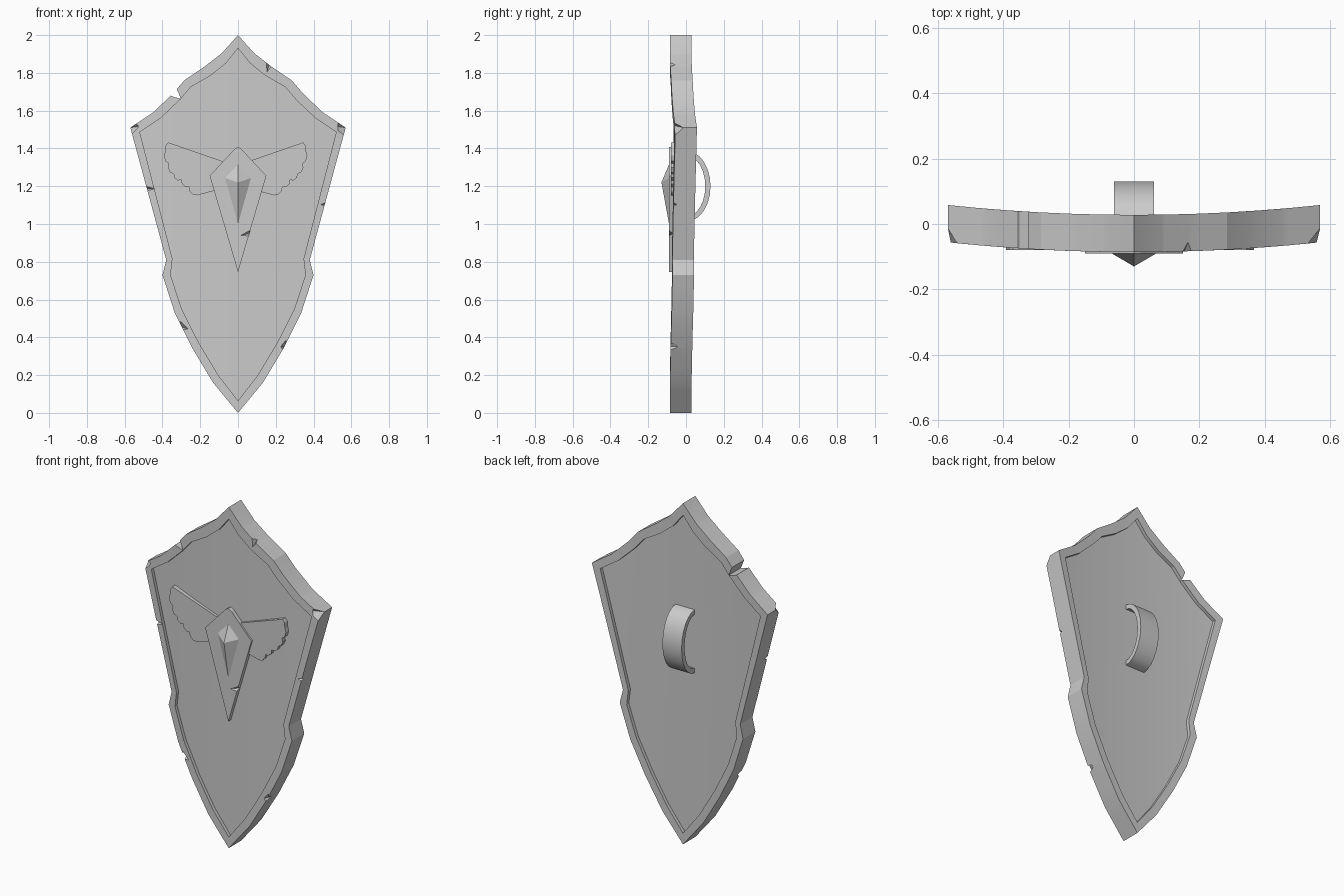
import bpy, bmesh, math
from mathutils import Vector

if "Cube" in bpy.data.objects:
    bpy.data.objects.remove(bpy.data.objects["Cube"])

grey = bpy.data.materials.new("worn grey metal")
grey.use_nodes = True
grey.diffuse_color = (0.6, 0.6, 0.6, 1)
grey.node_tree.nodes["Principled BSDF"].inputs["Base Color"].default_value = (0.6, 0.6, 0.6, 1)

FRONT, BACK, RECESS = -0.086, 0.028, 0.02


def bend(x):
    return 0.03 * (x / 0.57) ** 2


def finish(name, bm, angle):
    bmesh.ops.recalc_face_normals(bm, faces=bm.faces)
    mesh = bpy.data.meshes.new(name)
    bm.to_mesh(mesh)
    bm.free()
    mesh.materials.append(grey)
    obj = bpy.data.objects.new(name, mesh)
    bpy.context.collection.objects.link(obj)
    shade(obj, angle)
    return obj


def shade(obj, angle):
    bpy.ops.object.select_all(action="DESELECT")
    obj.select_set(True)
    bpy.context.view_layer.objects.active = obj
    bpy.ops.object.shade_smooth_by_angle(angle=math.radians(angle))


def add_prism(bm, points, axis, low, high):
    """Extrude a 2D outline along x or y."""
    def place(p, d):
        return (p[0], d, p[1]) if axis == "y" else (d, p[0], p[1])
    rings = [[bm.verts.new(place(p, d)) for p in points] for d in (low, high)]
    for ring in rings:
        bm.faces.new(ring)
    bridge(bm, *rings)


def bridge(bm, a, b):
    for i in range(len(a)):
        j = (i + 1) % len(a)
        bm.faces.new((a[i], a[j], b[j], b[i]))


def mirrored(half):
    return half + [(-x, z) for x, z in half[-2:0:-1]]


def add_chip(bm, x, z, inward, depth, width, back, front):
    """Tetrahedral nick whose point lies inward of the edge."""
    d = Vector((inward[0], 0, inward[1])).normalized()
    t = Vector((-d.z, 0, d.x))
    edge = Vector((x, front - 0.004, z))
    out = edge - d * depth * 0.3
    corners = [edge + d * depth, out + t * width, out - t * width,
               out + Vector((0, back, 0))]
    v = [bm.verts.new(c) for c in corners]
    for tri in ((0, 1, 2), (0, 1, 3), (0, 2, 3), (1, 2, 3)):
        bm.faces.new([v[i] for i in tri])


def cut(obj, bm, angle):
    cutter = finish("chip_cutter", bm, 1)
    cutter.hide_render = True
    mod = obj.modifiers.new("chips", "BOOLEAN")
    mod.operation = "DIFFERENCE"
    mod.solver = "EXACT"
    mod.object = cutter
    bpy.ops.object.select_all(action="DESELECT")
    bpy.context.view_layer.objects.active = obj
    obj.select_set(True)
    bpy.ops.object.modifier_apply(modifier=mod.name)
    bpy.data.objects.remove(cutter)
    shade(obj, angle)


# Shield body: raised rim around a recessed panel on both sides
outer = mirrored([(0, 2), (.085, 1.905), (.175, 1.835), (.285, 1.76), (.345, 1.69),
                  (.45, 1.59), (.57, 1.51), (.38, .81), (.4, .73), (.335, .53),
                  (.243, .345), (.132, .16), (0, 0)])
inner = mirrored([(0, 1.93), (.065, 1.85), (.145, 1.785), (.25, 1.725), (.31, 1.655),
                  (.41, 1.56), (.52, 1.487), (.347, .815), (.357, .73), (.298, .55),
                  (.207, .37), (.105, .2), (0, .065)])
bm = bmesh.new()
loops = [[bm.verts.new((x, y, z)) for x, z in pts] for pts, y in (
    (inner, FRONT + RECESS), (inner, FRONT), (outer, FRONT),
    (outer, BACK), (inner, BACK), (inner, BACK - RECESS))]
for a, b in zip(loops, loops[1:]):
    bridge(bm, a, b)
bm.faces.new(loops[0])
bm.faces.new(loops[-1])
# Slice into vertical strips, then curve the shield backwards at the sides
for i in range(-5, 6):
    bmesh.ops.bisect_plane(bm, geom=bm.verts[:] + bm.edges[:] + bm.faces[:],
                           plane_co=(i * 0.095, 0, 0), plane_no=(1, 0, 0), dist=1e-5)
for v in bm.verts:
    v.co.y += bend(v.co.x)
bmesh.ops.triangulate(bm, faces=[f for f in bm.faces if len(f.verts) > 3])
shield = finish("shield_body", bm, 12)

# Battle damage on the rim
bm = bmesh.new()
add_prism(bm, [(-.318, 1.7), (-.302, 1.662), (-.35, 1.676), (-.42, 1.72), (-.36, 1.79)],
          "y", -0.2, 0.2)
for x, z, inward, depth, width, back in (
        (.165, 1.842, (-.3, -1), .045, .022, .04),
        (-.482, 1.187, (1, 0), .045, .016, .04),
        (.46, 1.103, (-1, 0), .025, .014, .03),
        (-.3, .455, (1, -.3), .04, .03, .04),
        (.245, .35, (-1, .1), .02, .04, .055),
        (.57, 1.51, (-1, .15), .07, .06, .06),
        (-.57, 1.51, (1, .15), .05, .05, .06)):
    add_chip(bm, x, z, inward, depth, width, back, FRONT + bend(x))
cut(shield, bm, 12)

# Kite-shaped emblem plate with a nick in its lower edge
bm = bmesh.new()
add_prism(bm, mirrored([(0, 1.408), (.02, 1.395), (.15, 1.255), (0, .745)]),
          "y", -0.09, -0.055)
plate = finish("emblem_plate", bm, 12)
bm = bmesh.new()
add_chip(bm, .06, .95, (-1, -.25), .06, .02, .03, -0.09)
cut(plate, bm, 12)

# Faceted gem
bm = bmesh.new()
base = [bm.verts.new((x, -0.088, z)) for x, z in
        ((0, 1.32), (.072, 1.245), (0, .99), (-.072, 1.245))]
tip = bm.verts.new((0, -0.13, 1.22))
bm.faces.new(base)
for i in range(4):
    bm.faces.new((base[i], base[(i + 1) % 4], tip))
finish("emblem_gem", bm, 5)

# Wings with a scalloped feather edge
valleys = [Vector(p) for p in ((.36, 1.385), (.342, 1.32), (.316, 1.265),
                               (.275, 1.233), (.235, 1.195), (.19, 1.152))]
wing = [(.05, 1.33), (.345, 1.432), (.358, 1.415)]
for a, b in zip(valleys, valleys[1:]):
    out = Vector((a.y - b.y, b.x - a.x)).normalized() * 0.013
    wing += [tuple(a), tuple(a.lerp(b, .3) + out), tuple(a.lerp(b, .75) + out)]
wing += [tuple(valleys[-1]), (.05, 1.19)]
for name, side, shift in (("left_wing", 1, 0), ("right_wing", -1, -.025)):
    bm = bmesh.new()
    add_prism(bm, [(side * x + shift, z) for x, z in wing], "y", -0.08, -0.045)
    finish(name, bm, 12)

# Arched strap handle on the back
bm = bmesh.new()
arc = []
for radius_y, radius_z, sign in ((.122, .185, 1), (.094, .158, -1)):
    for i in range(13):
        a = sign * math.pi * (i / 12 - 0.5)
        arc.append((0.008 + radius_y * math.cos(a), 1.2 + radius_z * math.sin(a)))
add_prism(bm, arc, "x", -0.062, 0.062)
finish("back_handle", bm, 40)
